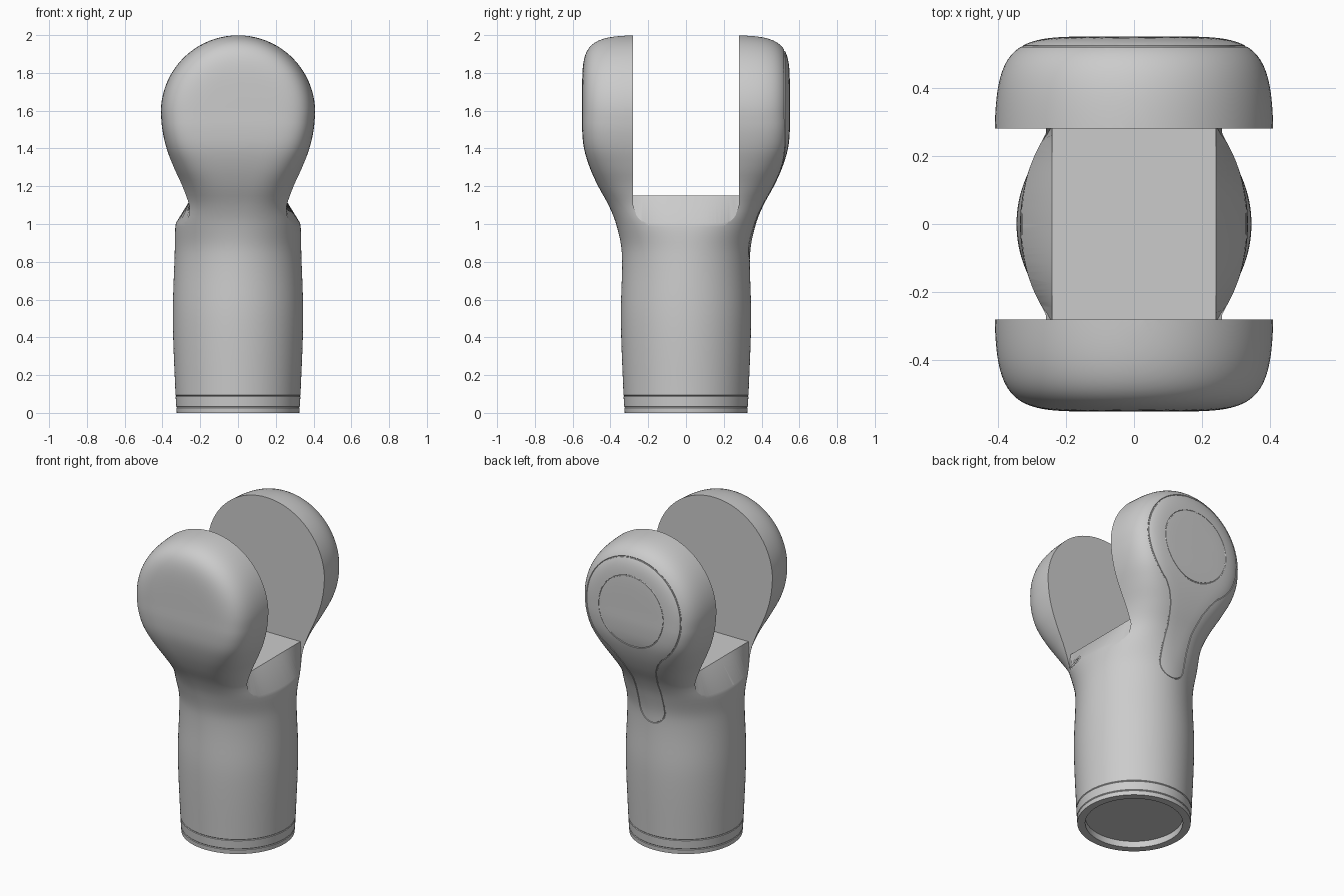
import bpy, bmesh, math
from mathutils import Vector
from mathutils.bvhtree import BVHTree

if "Cube" in bpy.data.objects:
    bpy.data.objects.remove(bpy.data.objects["Cube"], do_unlink=True)

SEG = 128            # points around each cross-section
HUB_Z, HUB_R, HUB_Y = 1.59, 0.41, 0.55
GAP, FLOOR = 0.28, 1.15

grey = bpy.data.materials.new("light_grey")
grey.use_nodes = True
grey.diffuse_color = (0.6, 0.6, 0.6, 1)
grey.node_tree.nodes["Principled BSDF"].inputs["Base Color"].default_value = (0.6, 0.6, 0.6, 1)


def loft(name, rings):
    """Closed solid through a list of equally long point rings."""
    bm = bmesh.new()
    rows = [[bm.verts.new(p) for p in ring] for ring in rings]
    for a, b in zip(rows, rows[1:]):
        for i in range(len(a)):
            j = (i + 1) % len(a)
            bm.faces.new((a[i], a[j], b[j], b[i]))
    bm.faces.new(rows[0][::-1])
    bm.faces.new(rows[-1])
    bmesh.ops.recalc_face_normals(bm, faces=bm.faces)
    mesh = bpy.data.meshes.new(name)
    bm.to_mesh(mesh)
    bm.free()
    obj = bpy.data.objects.new(name, mesh)
    bpy.context.collection.objects.link(obj)
    mesh.materials.append(grey)
    return obj


def activate(obj):
    bpy.ops.object.select_all(action='DESELECT')
    obj.select_set(True)
    bpy.context.view_layer.objects.active = obj


def cut(obj, cutter):
    cutter.hide_render = True
    activate(obj)
    mod = obj.modifiers.new("cut", 'BOOLEAN')
    mod.operation, mod.solver, mod.object = 'DIFFERENCE', 'EXACT', cutter
    bpy.ops.object.modifier_apply(modifier=mod.name)
    bpy.data.objects.remove(cutter, do_unlink=True)


def spow(v, e):
    return math.copysign(abs(v) ** e, v)


# Body outline: height, half width, half depth, squareness
KEYS = [(0, .325, .325, 2), (.1, .331, .331, 2), (.5, .345, .345, 2), (.85, .335, .34, 2),
        (1, .33, .37, 2.3), (1.1, .3, .41, 2.8), (1.2, .31, .465, 3.5), (1.3, .345, .51, 4.5),
        (1.4, .38, .54, 5.5), (1.5, .402, .55, 6), (HUB_Z, HUB_R, HUB_Y, 6)]


def slope(k, c):
    a, b = KEYS[max(k - 1, 0)], KEYS[min(k + 1, len(KEYS) - 1)]
    return (b[c] - a[c]) / (b[0] - a[0])


def outline(z, c):
    """Smooth interpolation of one outline column."""
    k = max(i for i in range(len(KEYS) - 1) if KEYS[i][0] <= z + 1e-9)
    a, b = KEYS[k], KEYS[k + 1]
    h = b[0] - a[0]
    t = (z - a[0]) / h
    return ((2*t**3 - 3*t**2 + 1) * a[c] + (t**3 - 2*t**2 + t) * h * slope(k, c)
            + (3*t**2 - 2*t**3) * b[c] + (t**3 - t**2) * h * slope(k + 1, c))


def body_ring(z, scale=1):
    w, d, n = (outline(z, c) for c in (1, 2, 3))
    angles = [2 * math.pi * i / SEG for i in range(SEG)]
    return [(scale * w * spow(math.cos(a), 2/n), scale * d * spow(math.sin(a), 2/n), z) for a in angles]


def hub_ring(h):
    """Section of the rounded hub above its axis."""
    w = math.sqrt(HUB_R**2 - h**2)
    n = 6 - 4 * h / HUB_R
    ring = []
    for i in range(SEG):
        a = 2 * math.pi * i / SEG
        x = w * spow(math.cos(a), 2/n)
        y = HUB_Y * max(0, 1 - ((x*x + h*h) / HUB_R**2)**3) ** (1/6)
        ring.append((x, math.copysign(y, math.sin(a)), HUB_Z + h))
    return ring


# Shank, neck and hub in one loft, with two fine seams near the foot
rings = [body_ring(0)]
for seam in (.03, .09):
    rings += [body_ring(seam - .004), body_ring(seam, .99), body_ring(seam + .004)]
rings += [body_ring(.14 + .05 * i) for i in range(14)]
rings += [body_ring(.82 + .0275 * i) for i in range(28)]
rings += [hub_ring(HUB_R * math.sin(math.radians(t))) for t in range(0, 89, 4)]
body = loft("forked_link_body", rings)

# Shallow round recess in the foot
cut(body, loft("foot_recess_cutter", [
    [(.28 * math.cos(math.tau * i / 64), .28 * math.sin(math.tau * i / 64), z) for i in range(64)]
    for z in (-.1, .04)]))


# Gap between the fork arms, with sloping shoulders on both sides
def gap_ring(y):
    over = max(0, abs(y) - .18)
    zb = 1.1 - math.sqrt(max(0, .01 - over**2))
    xb = max(.245, .332 * (1 - (abs(y) / .37)**2.3) ** (1/2.3))
    half = [(.24, FLOOR), (xb, zb), (1, zb), (1, 2.3)]
    return [(x, y, z) for x, z in half] + [(-x, y, z) for x, z in reversed(half)]


cut(body, loft("fork_gap_cutter", [gap_ring(GAP * (i / 16 - 1)) for i in range(33)]))

# Fine grooves on the back: a round cap line and a keyhole panel line
circle = [(.225 * math.sin(math.tau * i / 64), HUB_Z + .225 * math.cos(math.tau * i / 64))
          for i in range(64)]
half = [(.33 * math.sin(math.radians(t)), HUB_Z + .33 * math.cos(math.radians(t)))
        for t in range(5, 146, 5)]
half += [(.15, 1.27), (.118, 1.21), (.1, 1.15)] + [(.088, 1.1 - .03 * i) for i in range(7)]
half += [(.088 * math.cos(math.radians(t)), .9 - .088 * math.sin(math.radians(t)))
         for t in range(5, 90, 10)]
keyhole = half + [(-x, z) for x, z in reversed(half)]

bm = bmesh.new()
bm.from_mesh(body.data)
tree = BVHTree.FromBMesh(bm)
bm.free()


def groove_cutter(path, radius=.004):
    """Thin closed tube following the back surface along a path."""
    pts = [tree.ray_cast(Vector((x, 2, z)), Vector((0, -1, 0)))[0] for x, z in path]
    curve = bpy.data.curves.new("groove_cutter", 'CURVE')
    curve.dimensions = '3D'
    curve.bevel_depth, curve.bevel_resolution = radius, 1
    spline = curve.splines.new('POLY')
    spline.points.add(len(pts) - 1)
    for sp, p in zip(spline.points, pts):
        sp.co = (*p, 1)
    spline.use_cyclic_u = True
    obj = bpy.data.objects.new("groove_cutter", curve)
    bpy.context.collection.objects.link(obj)
    activate(obj)
    bpy.ops.object.convert(target='MESH')
    return bpy.context.view_layer.objects.active


for path in (circle, keyhole):
    cut(body, groove_cutter(path))

# One colour, smooth shading with sharp cut edges
body.data.materials.clear()
body.data.materials.append(grey)
for poly in body.data.polygons:
    poly.material_index = 0
activate(body)
bpy.ops.object.shade_smooth_by_angle(angle=math.radians(30))
